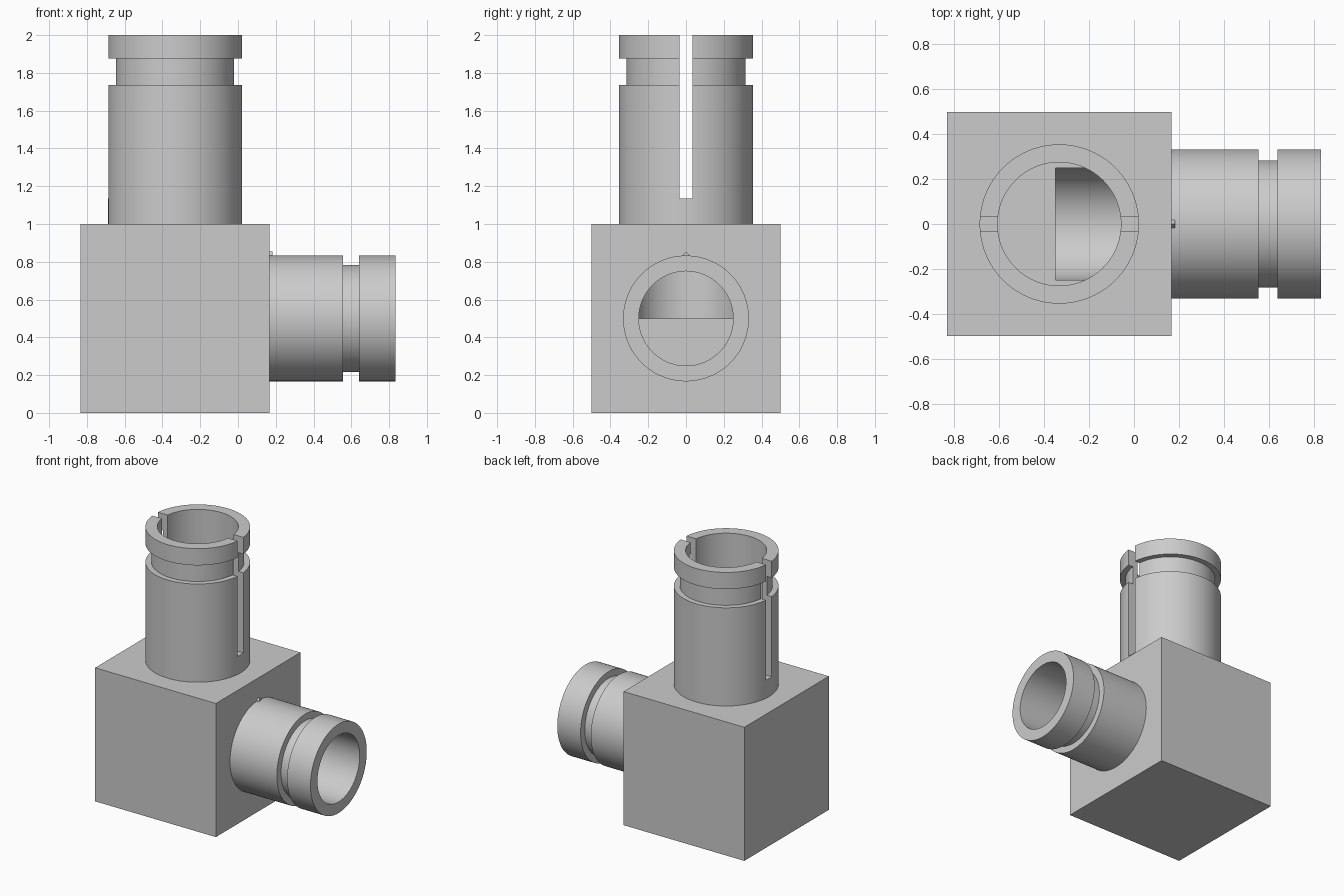
import bpy
import bmesh
import math
from mathutils import Matrix, Vector

if "Cube" in bpy.data.objects:
    bpy.data.objects.remove(bpy.data.objects["Cube"], do_unlink=True)

grey = bpy.data.materials.new("plain grey")
grey.use_nodes = True
grey.diffuse_color = (0.6, 0.6, 0.6, 1)
grey.node_tree.nodes["Principled BSDF"].inputs["Base Color"].default_value = (0.6, 0.6, 0.6, 1)

CX = -0.333                                   # axis of the upright tube
UPRIGHT = Matrix.Translation((CX, 0, 0))
SIDEWAYS = Matrix.Translation((0, 0, 0.5)) @ Matrix.Rotation(math.pi / 2, 4, "Y")
SEGMENTS = 96


def finish(name, bm):
    bmesh.ops.recalc_face_normals(bm, faces=bm.faces)
    mesh = bpy.data.meshes.new(name)
    bm.to_mesh(mesh)
    bm.free()
    mesh.materials.append(grey)
    ob = bpy.data.objects.new(name, mesh)
    bpy.context.collection.objects.link(ob)
    return ob


def box(name, low, high):
    low, high = Vector(low), Vector(high)
    bm = bmesh.new()
    bmesh.ops.create_cube(bm, size=1, matrix=Matrix.Translation((low + high) / 2)
                          @ Matrix.Diagonal((*(high - low), 1)))
    return finish(name, bm)


def rod(name, radius, start, end, matrix):
    bm = bmesh.new()
    bmesh.ops.create_cone(bm, cap_ends=True, segments=SEGMENTS, radius1=radius, radius2=radius,
                          depth=end - start,
                          matrix=matrix @ Matrix.Translation((0, 0, (start + end) / 2)))
    return finish(name, bm)


def grooved_tube(name, outer, neck, inner, heights, matrix):
    """Revolve a tube wall with one groove cut round its outside."""
    base, low, high, top = heights
    profile = [(inner, base), (outer, base), (outer, low), (neck, low),
               (neck, high), (outer, high), (outer, top), (inner, top)]
    bm = bmesh.new()
    rings = []
    for i in range(SEGMENTS):
        a = math.tau * i / SEGMENTS
        rings.append([bm.verts.new(matrix @ Vector((r * math.cos(a), r * math.sin(a), z)))
                      for r, z in profile])
    n = len(profile)
    for i in range(SEGMENTS):
        a, b = rings[i], rings[(i + 1) % SEGMENTS]
        for j in range(n):
            k = (j + 1) % n
            bm.faces.new((a[j], b[j], b[k], a[k]))
    return finish(name, bm)


def cut(ob, cutter):
    mod = ob.modifiers.new("cut", "BOOLEAN")
    mod.operation = "DIFFERENCE"
    mod.solver = "EXACT"
    mod.object = cutter
    bpy.context.view_layer.objects.active = ob
    bpy.ops.object.modifier_apply(modifier=mod.name)
    bpy.data.objects.remove(cutter, do_unlink=True)


# Cube body with two bores that meet inside
body = box("elbow_body", (-0.833, -0.5, 0), (0.167, 0.5, 1))
cut(body, rod("upright_bore", 0.275, 0.5, 1.3, UPRIGHT))
cut(body, rod("side_bore", 0.25, -0.35, 0.4, SIDEWAYS))

# Upright tube with a slot through both walls
upright = grooved_tube("upright_tube", 0.355, 0.315, 0.275, (1, 1.735, 1.875, 2), UPRIGHT)
cut(upright, box("slot", (CX - 0.5, -0.034, 1.135), (CX + 0.5, 0.034, 2.2)))

# Side tube
side = grooved_tube("side_tube", 0.333, 0.283, 0.25, (0.167, 0.555, 0.64, 0.833), SIDEWAYS)

# Small pointed key on top of the side tube, against the body
bm = bmesh.new()
corners = [bm.verts.new((0.167, y, z)) for y, z in ((-0.022, 0.828), (0.022, 0.828), (0, 0.854))]
key_end = bmesh.ops.extrude_face_region(bm, geom=[bm.faces.new(corners)])
bmesh.ops.translate(bm, vec=(0.015, 0, 0),
                    verts=[v for v in key_end["geom"] if isinstance(v, bmesh.types.BMVert)])
finish("alignment_key", bm)

# Smooth the round walls, keep the corners crisp
bpy.ops.object.select_all(action="DESELECT")
for ob in (body, upright, side):
    ob.select_set(True)
bpy.context.view_layer.objects.active = body
bpy.ops.object.shade_smooth_by_angle(angle=math.radians(30))
